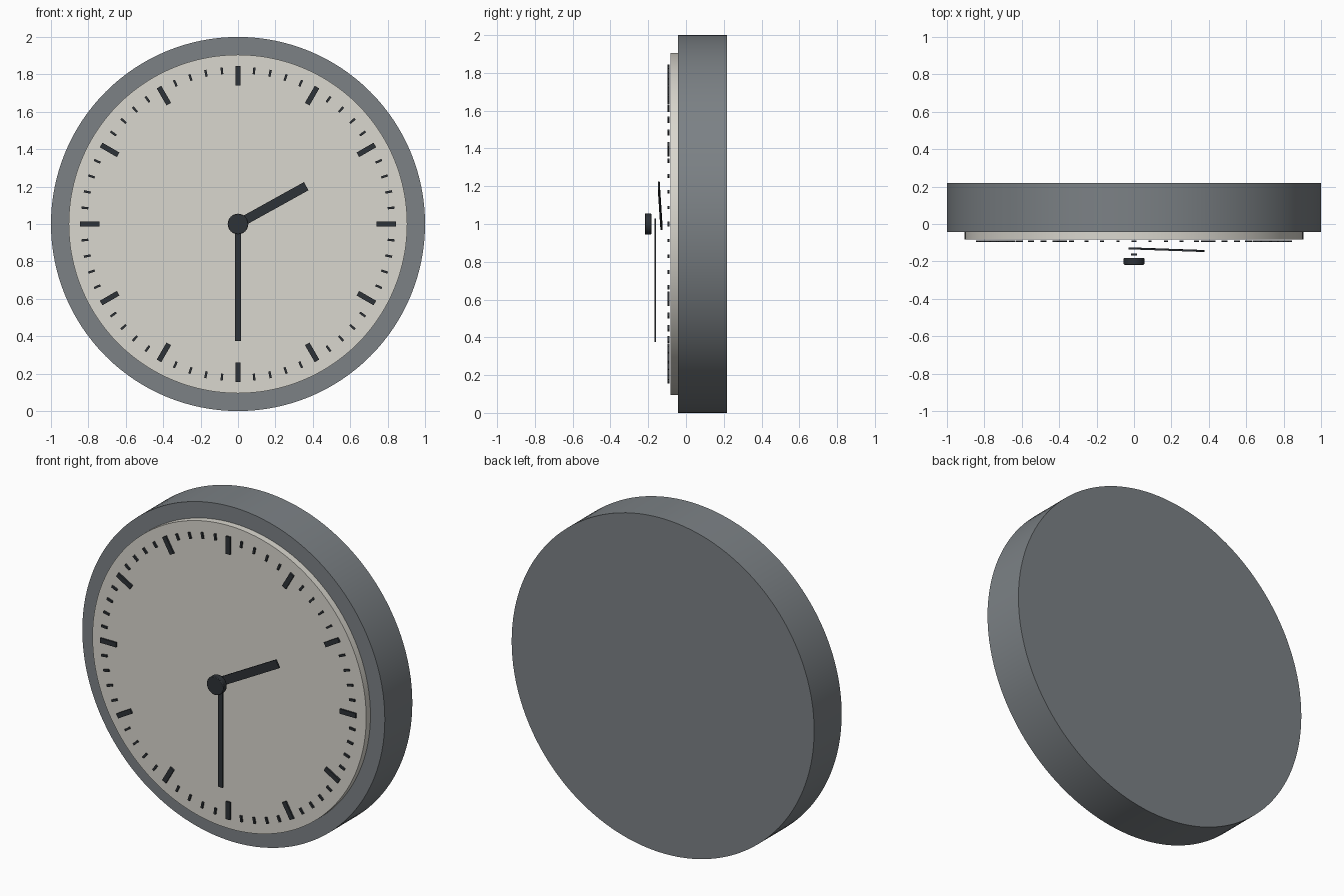
import bpy
import math
from mathutils import Matrix, Vector

if "Cube" in bpy.data.objects:
    bpy.data.objects.remove(bpy.data.objects["Cube"])


def material(name, rgb):
    m = bpy.data.materials.new(name)
    m.diffuse_color = (*rgb, 1)
    m.use_nodes = True
    m.node_tree.nodes["Principled BSDF"].inputs["Base Color"].default_value = m.diffuse_color
    return m


CASE = material("case_grey", (0.20, 0.22, 0.235))
CREAM = material("dial_cream", (0.70, 0.68, 0.62))
DARK = material("dark_marks", (0.027, 0.032, 0.038))
CENTRE = Vector((0, 0, 1))


def disc(name, radius, y0, y1, mat, sides=128, bevel=0):
    """Cylinder along y, centred on the dial."""
    bpy.ops.mesh.primitive_cylinder_add(
        vertices=sides, radius=radius, depth=y1 - y0,
        location=(0, (y0 + y1) / 2, 1), rotation=(math.pi / 2, 0, 0))
    ob = bpy.context.object
    ob.name = name
    ob.data.materials.append(mat)
    if bevel:
        b = ob.modifiers.new("edge", 'BEVEL')
        b.width, b.segments = bevel, 2
    bpy.ops.object.shade_smooth_by_angle(angle=math.radians(35))
    return ob


def bar(name, degrees, r0, r1, width, y, thick, tilt=0):
    """Radial bar on the dial, degrees clockwise from twelve."""
    bpy.ops.mesh.primitive_cube_add(size=1)
    ob = bpy.context.object
    ob.name = name
    place = (Matrix.Translation(CENTRE + Vector((0, y, 0)))
             @ Matrix.Rotation(math.radians(degrees), 4, 'Y')
             @ Matrix.Rotation(math.radians(tilt), 4, 'X')
             @ Matrix.Translation((0, 0, (r0 + r1) / 2))
             @ Matrix.Diagonal((width, thick, r1 - r0, 1)))
    ob.data.transform(place)
    ob.data.materials.append(DARK)
    return ob


# case and raised dial
disc("case", 1.0, -0.042, 0.218, CASE)
disc("dial", 0.905, -0.082, -0.04, CREAM)

# hour and minute marks
for i in range(60):
    if i % 5 == 0:
        bar("hour_mark", i * 6, 0.74, 0.845, 0.028, -0.092, 0.01)
    else:
        bar("minute_mark", i * 6, 0.805, 0.842, 0.012, -0.092, 0.01)

# hands: the hour hand leans slightly forward at its tip
bar("hour_hand", 61, -0.02, 0.417, 0.05, -0.131, 0.01, tilt=1.8)
bar("minute_hand", 180, -0.03, 0.625, 0.03, -0.163, 0.01)

# centre cap
disc("centre_cap", 0.055, -0.218, -0.182, DARK, 48, bevel=0.004)
